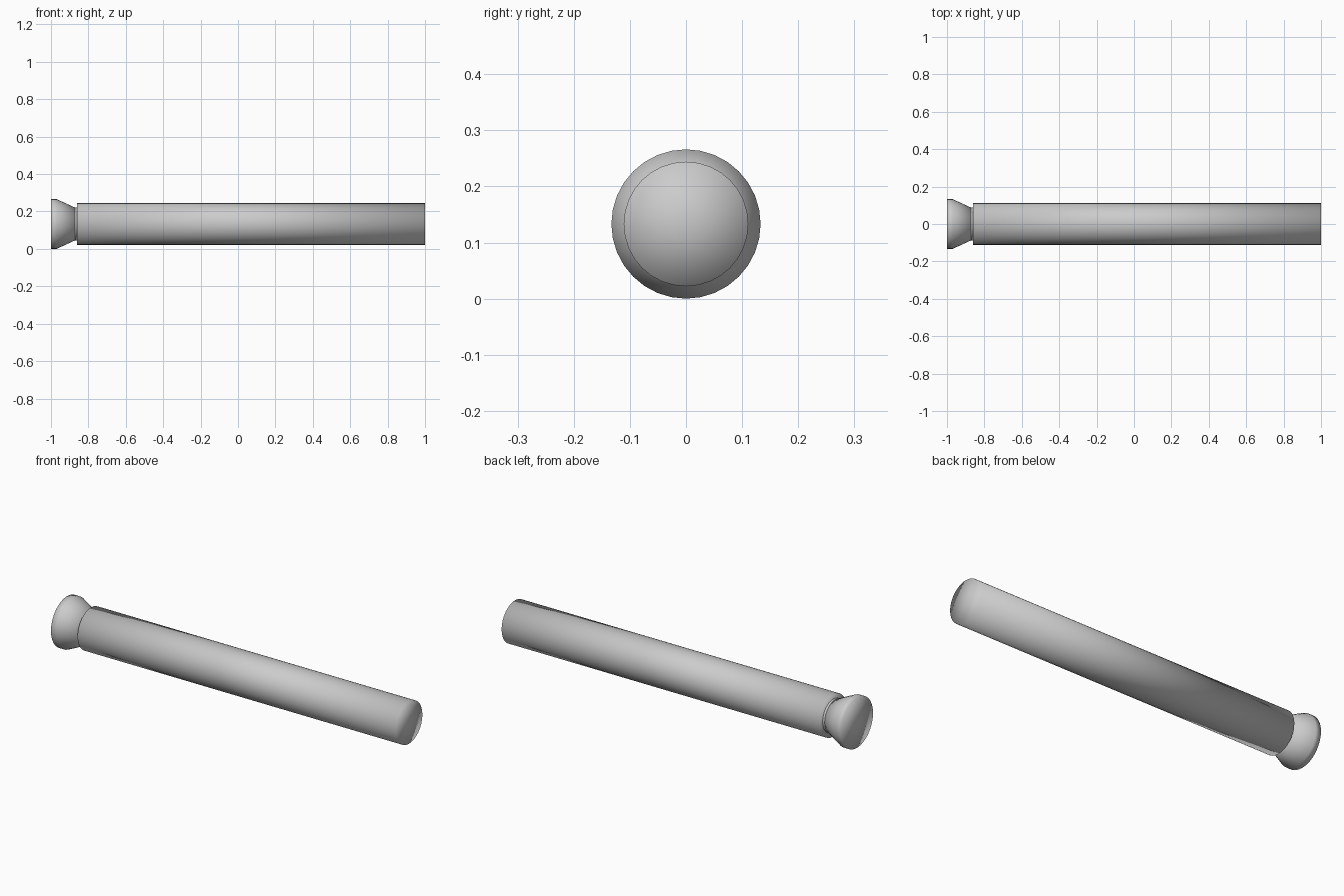
import bpy, bmesh, math

if "Cube" in bpy.data.objects:
    bpy.data.objects.remove(bpy.data.objects["Cube"])

SIDES = 32
AXIS_Z = 0.133


def lathe(name, profile):
    """Closed round part along x from (x, radius) points, fully smooth shaded."""
    bm = bmesh.new()
    rings = []
    for x, r in profile:
        rings.append([bm.verts.new((x,
                                    r * math.sin(2 * math.pi * i / SIDES),
                                    AXIS_Z + r * math.cos(2 * math.pi * i / SIDES)))
                      for i in range(SIDES)])
    for a, b in zip(rings, rings[1:]):
        for i in range(SIDES):
            j = (i + 1) % SIDES
            bm.faces.new((a[i], a[j], b[j], b[i]))
    # end caps as fans around a centre point
    for ring, x in ((rings[0], profile[0][0]), (rings[-1], profile[-1][0])):
        c = bm.verts.new((x, 0, AXIS_Z))
        for i in range(SIDES):
            bm.faces.new((c, ring[i], ring[(i + 1) % SIDES]))
    bmesh.ops.recalc_face_normals(bm, faces=bm.faces)
    for f in bm.faces:
        f.smooth = True
    mesh = bpy.data.meshes.new(name)
    bm.to_mesh(mesh)
    bm.free()
    obj = bpy.data.objects.new(name, mesh)
    bpy.context.collection.objects.link(obj)
    return obj


# long straight rod
lathe("rod", [(-0.86, 0.111), (1.0, 0.111)])

# flared end with a short rim, tapering to the neck
lathe("flared_head", [(-1.0, 0.133), (-0.97, 0.133), (-0.872, 0.088)])

# short neck joining head and rod
lathe("neck", [(-0.872, 0.088), (-0.86, 0.088)])
